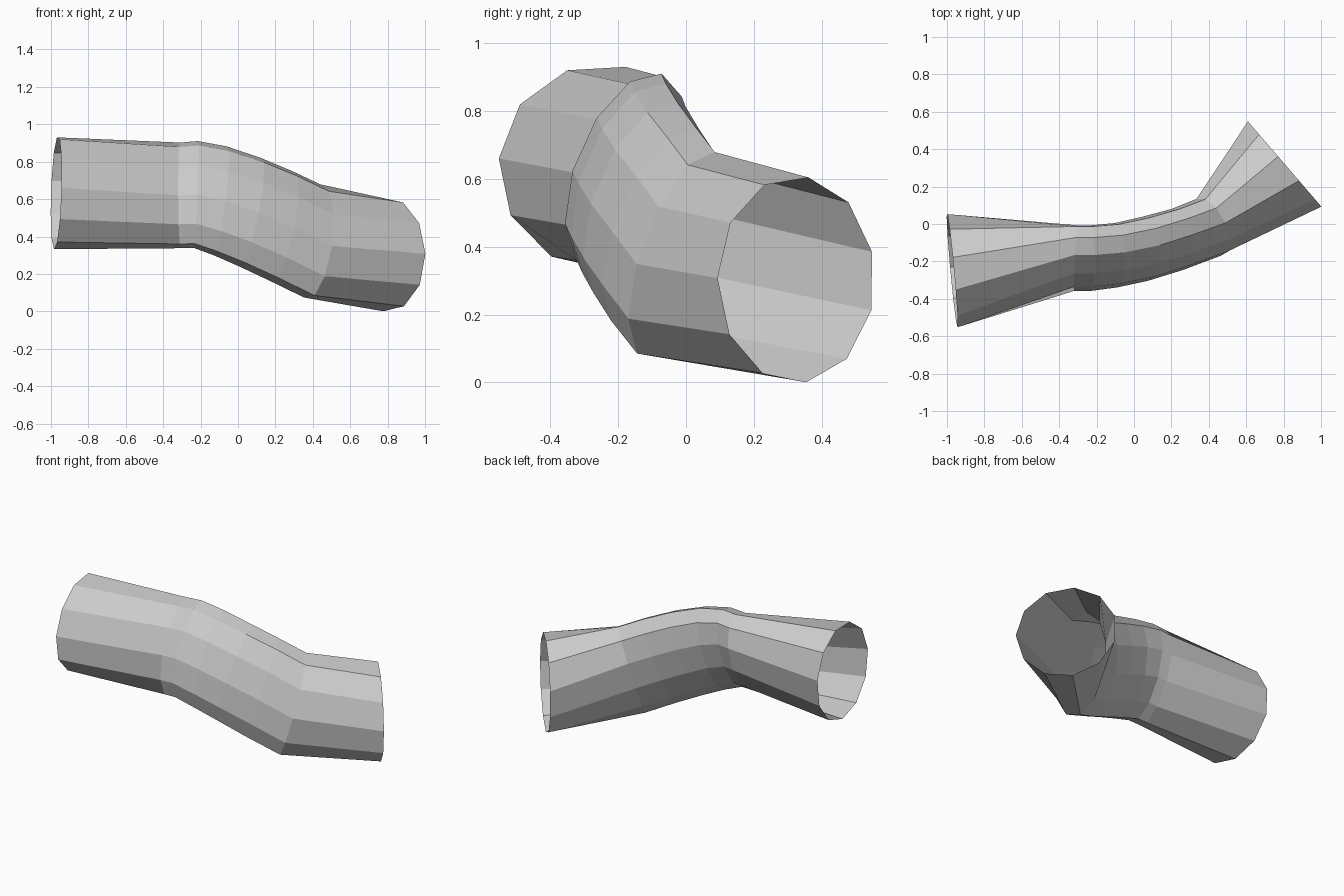
import bpy, bmesh, math
from mathutils import Vector

SIDES = 11
# Each ring: centre, tall half-axis, front half-axis, angular offset in degrees
RINGS = [
    ((-0.972, -0.247, 0.635), (0.010, 0.00, 0.303), (0.028, -0.306, 0.00), -13),  # left opening
    ((-0.31, -0.18, 0.62), (0.00, 0.115, 0.280), (-0.01, -0.135, 0.055), 3),      # start of pinch
    ((-0.225, -0.18, 0.625), (0.01, 0.115, 0.283), (0.01, -0.135, 0.055), 3),
    ((-0.09, -0.165, 0.59), (0.03, 0.11, 0.290), (0.03, -0.135, 0.05), 2),
    ((0.07, -0.13, 0.53), (0.05, 0.11, 0.290), (0.05, -0.135, 0.045), 1),
    ((0.24, -0.08, 0.455), (0.05, 0.11, 0.295), (0.07, -0.125, 0.035), 0),
    ((0.41, -0.015, 0.373), (0.03, 0.10, 0.306), (0.098, -0.118, 0.02), 0),       # elbow
    ((0.802, 0.325, 0.303), (0.00, 0.00, 0.305), (0.20, -0.232, 0.00), -9),       # right opening
]

# Loft an open tube through the rings
bm = bmesh.new()
loops = []
for c, u, v, off in RINGS:
    c, u, v = Vector(c), Vector(u), Vector(v)
    loop = []
    for i in range(SIDES):
        a = math.radians(off) + math.tau * i / SIDES
        loop.append(bm.verts.new(c + u * math.cos(a) + v * math.sin(a)))
    loops.append(loop)
for a, b in zip(loops, loops[1:]):
    for i in range(SIDES):
        j = (i + 1) % SIDES
        bm.faces.new((a[i], a[j], b[j], b[i]))
bmesh.ops.recalc_face_normals(bm, faces=bm.faces[:])

# Flat-faced bent sleeve
mesh = bpy.data.meshes.new("bent_sleeve")
bm.to_mesh(mesh)
bm.free()
bpy.context.collection.objects.link(bpy.data.objects.new("bent_sleeve", mesh))
